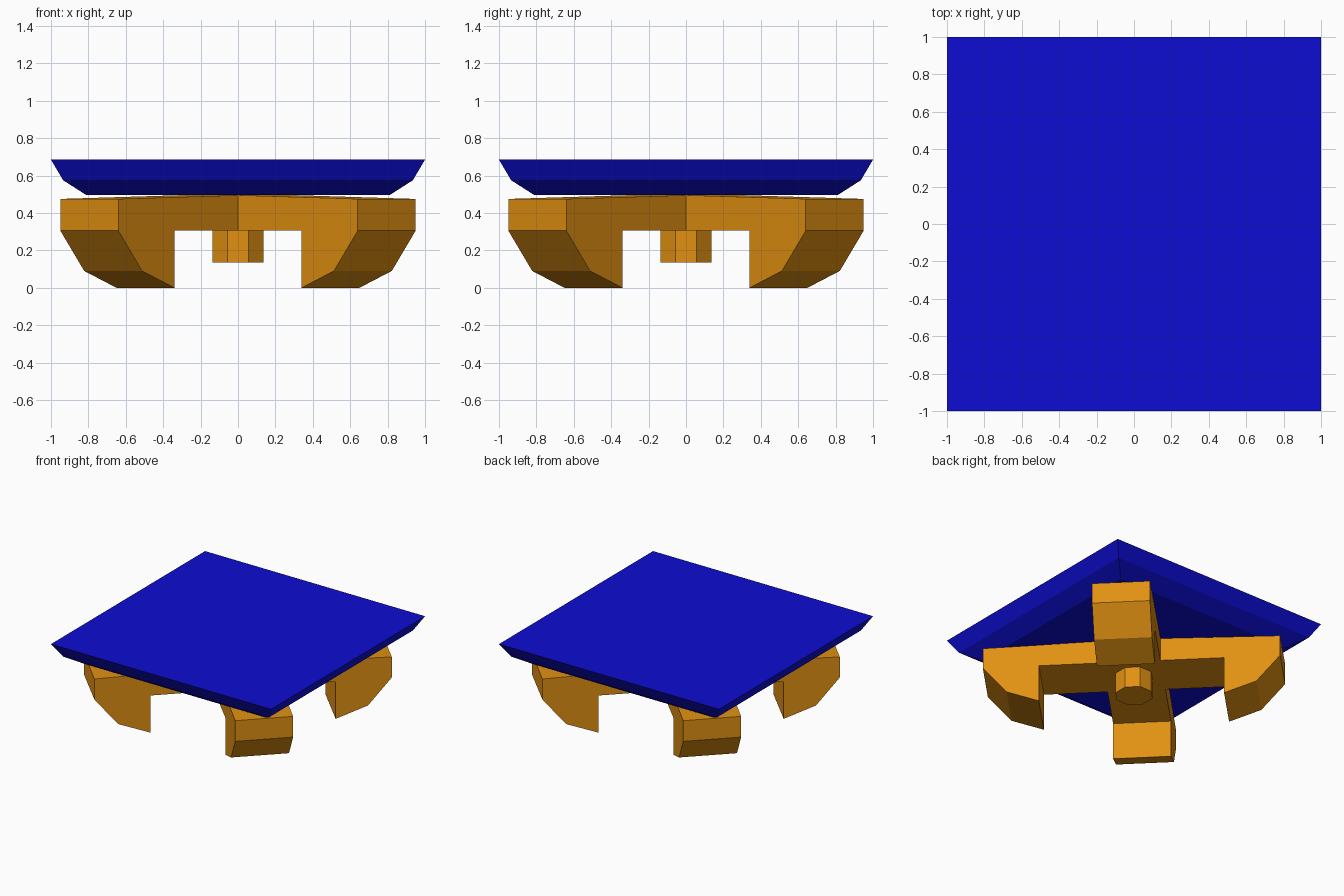
import bpy, bmesh
from math import pi, cos, sin

if "Cube" in bpy.data.objects:
    bpy.data.objects.remove(bpy.data.objects["Cube"])


def material(name, color):
    m = bpy.data.materials.new(name)
    m.diffuse_color = (*color, 1)
    m.use_nodes = True
    m.node_tree.nodes["Principled BSDF"].inputs["Base Color"].default_value = m.diffuse_color
    return m


blue = material("blue", (0.004, 0.004, 0.65))
orange = material("orange", (0.75, 0.28, 0.006))


def finish(bm, name, mat):
    bmesh.ops.remove_doubles(bm, verts=bm.verts, dist=0.0005)
    bmesh.ops.recalc_face_normals(bm, faces=bm.faces)
    me = bpy.data.meshes.new(name)
    bm.to_mesh(me)
    bm.free()
    me.materials.append(mat)
    ob = bpy.data.objects.new(name, me)
    bpy.context.collection.objects.link(ob)
    return ob


def stacked_prism(name, sides, rings, mat):
    """Closed solid from regular polygon rings given as (flat radius, z)."""
    bm = bmesh.new()
    loops = []
    for flat, z in rings:
        r = flat / cos(pi / sides)
        angles = [(i + 0.5) * 2 * pi / sides for i in range(sides)]
        loops.append([bm.verts.new((r * cos(a), r * sin(a), z)) for a in angles])
    for lo, hi in zip(loops, loops[1:]):
        for i in range(sides):
            j = (i + 1) % sides
            bm.faces.new((lo[i], lo[j], hi[j], hi[i]))
    bm.faces.new(loops[0][::-1])
    bm.faces.new(loops[-1])
    return finish(bm, name, mat)


# Square top slab with two-step bevelled underside
stacked_prism("top_slab", 4, [(0.81, 0.495), (0.935, 0.575), (1.0, 0.685)], blue)

# Octagonal peg under the centre
stacked_prism("centre_peg", 8, [(0.135, 0.135), (0.135, 0.305)], orange)

# Diagonal cross base: one arm-and-leg profile (radius, z) repeated four times
W = 0.219
profile = [(W, 0.495), (W, 0.305), (0.70, 0.305), (0.70, 0.0),
           (0.944, 0.09), (1.124, 0.305), (1.124, 0.475)]
bm = bmesh.new()
for k in range(4):
    a = pi / 4 + k * pi / 2
    left, right = [[bm.verts.new((r * cos(a) - s * sin(a), r * sin(a) + s * cos(a), z))
                    for r, z in profile] for s in (W, -W)]
    bm.faces.new(left)
    bm.faces.new(right[::-1])
    for i in range(len(profile)):
        if i != 0:  # inner end stays open into the hub
            j = (i + 1) % len(profile)
            bm.faces.new((left[i], right[i], right[j], left[j]))

# Hub top and bottom joining the arms
for z in (0.495, 0.305):
    bm.faces.new([bm.verts.new((W * 2 ** 0.5 * cos(k * pi / 2), W * 2 ** 0.5 * sin(k * pi / 2), z))
                  for k in range(4)])
finish(bm, "cross_base", orange)
